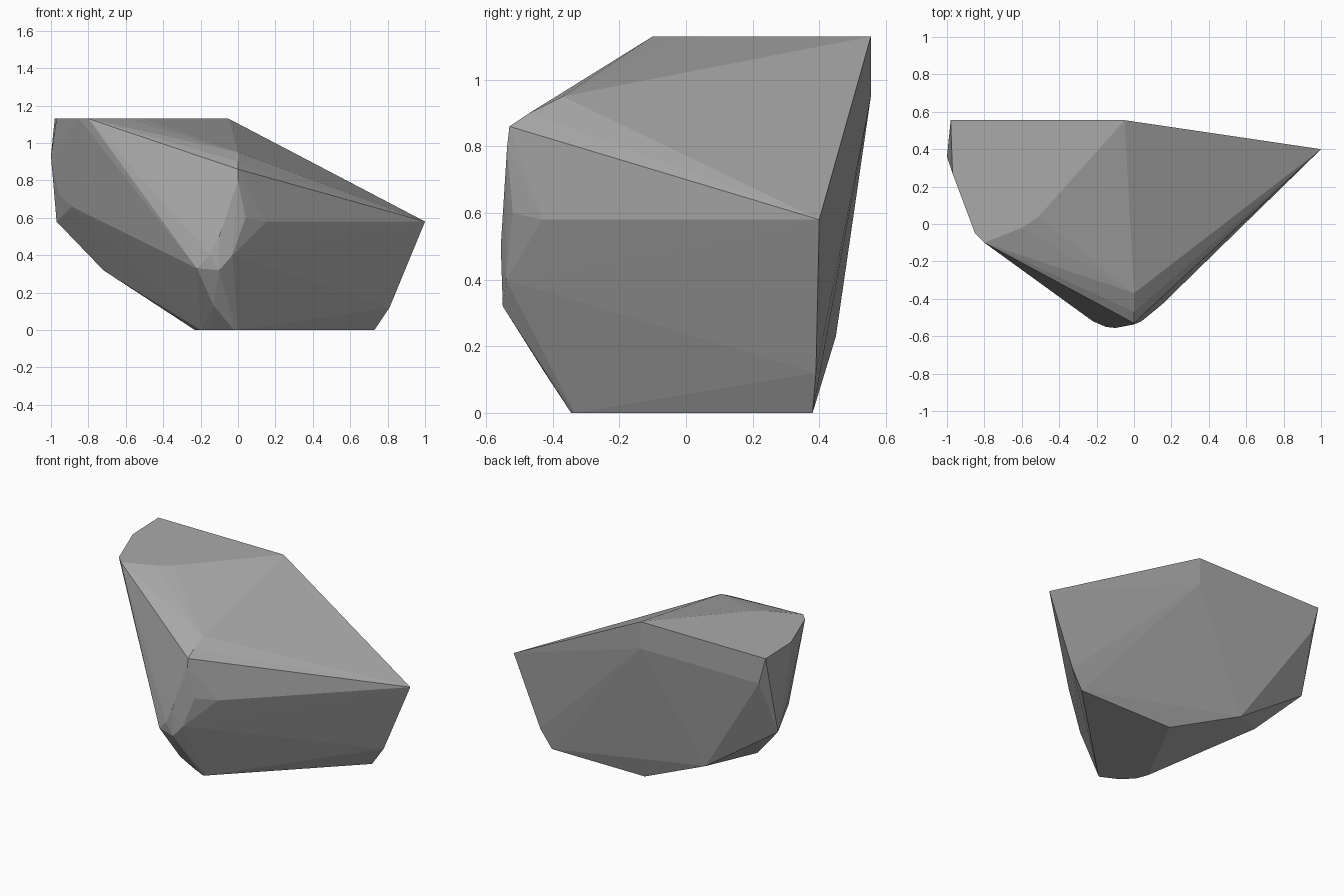
import bpy, bmesh

if "Cube" in bpy.data.objects:
    bpy.data.objects.remove(bpy.data.objects["Cube"])

# Key corners of the faceted boulder, grouped by region
top_rim = [(-.05, .555, 1.13), (-.98, .555, 1.13), (-.97, .27, 1.13),
           (-.85, -.05, 1.13), (-.8, -.1, 1.13), (-.6, -.02, 1.13), (-.51, .04, 1.13)]
back = [(-.05, .555, .95), (-.93, .555, .95), (-.46, .45, .23)]
right_tip = [(1, .4, .58), (.81, .39, .12)]
left_side = [(-1, .36, .93), (-.97, .41, .58), (-.72, .27, .32),
             (-.96, .3, .73), (-.89, .18, .66)]
nose = [(0, -.37, .95), (0, -.47, .9), (0, -.53, .86), (0, -.537, .8),
        (-.1, -.556, .5), (-.15, -.55, .4), (-.1, -.55, .32), (-.22, -.52, .33),
        (-.03, -.54, .4), (.04, -.52, .6), (.15, -.43, .58), (-.13, -.43, .13)]
base = [(.73, .38, 0), (.04, .38, 0), (-.23, -.14, 0), (-.2, -.22, 0),
        (-.13, -.29, 0), (-.02, -.345, 0), (0, -.335, 0)]

# Wrap the corners in a convex skin
bm = bmesh.new()
for p in top_rim + back + right_tip + left_side + nose + base:
    bm.verts.new(p)
hull = bmesh.ops.convex_hull(bm, input=bm.verts)
loose = [v for v in bm.verts if not v.link_faces]
bmesh.ops.delete(bm, geom=loose, context='VERTS')
bmesh.ops.recalc_face_normals(bm, faces=bm.faces)

mesh = bpy.data.meshes.new("boulder")
bm.to_mesh(mesh)
bm.free()
boulder = bpy.data.objects.new("boulder", mesh)
bpy.context.collection.objects.link(boulder)

# Single stone colour
stone = bpy.data.materials.new("stone_grey")
stone.diffuse_color = (.4, .4, .4, 1)
stone.use_nodes = True
stone.node_tree.nodes["Principled BSDF"].inputs["Base Color"].default_value = stone.diffuse_color
mesh.materials.append(stone)
